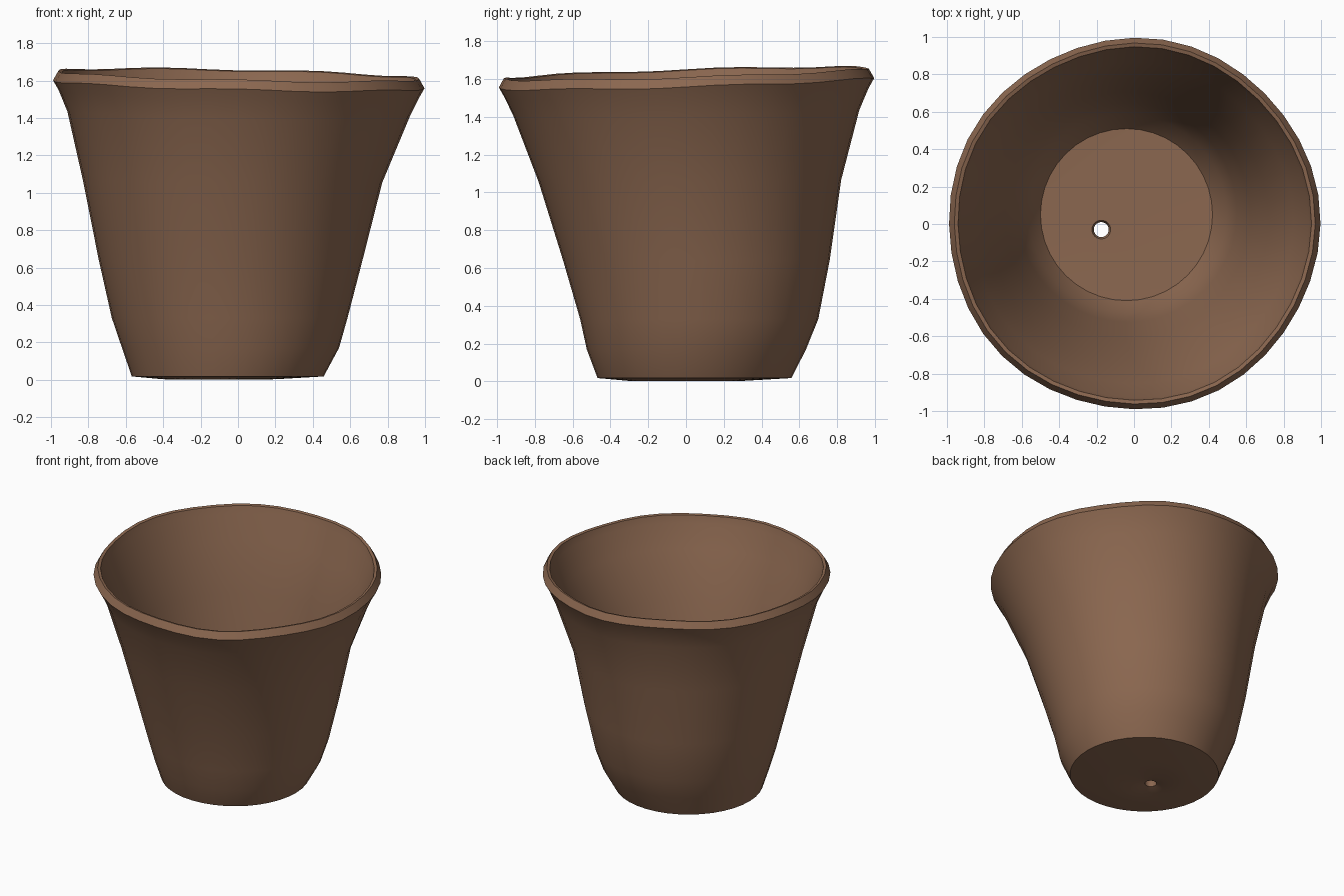
import bpy, bmesh
from math import sin, cos, pi

cube = bpy.data.objects.get("Cube")
if cube:
    bpy.data.objects.remove(cube, do_unlink=True)

clay = bpy.data.materials.new("terracotta_brown")
clay.use_nodes = True
colour = (0.26, 0.137, 0.08, 1)
clay.diffuse_color = colour
clay.node_tree.nodes["Principled BSDF"].inputs["Base Color"].default_value = colour

SIDES = 40

# Closed section of the pot: radius, height, centre x, centre y, rim amount
SECTION = [
    # drain hole
    (0.04, 0.022, -0.175, -0.03, 0),
    (0.04, 0.06, -0.175, -0.03, 0),
    (0.05, 0.08, -0.175, -0.03, 0),
    # inner floor and wall
    (0.25, 0.08, -0.1, 0.02, 0),
    (0.46, 0.085, -0.04, 0.05, 0),
    (0.53, 0.18, -0.035, 0.055, 0),
    (0.585, 0.34, -0.035, 0.06, 0.05),
    (0.655, 0.65, -0.035, 0.05, 0.1),
    (0.75, 1.06, -0.03, 0.02, 0.3),
    (0.86, 1.4, -0.01, 0.005, 0.7),
    (0.93, 1.57, 0, 0, 1),
    # rolled lip
    (0.945, 1.625, 0, 0, 1),
    (0.965, 1.63, 0, 0, 1),
    (0.993, 1.58, 0, 0, 1),
    (0.962, 1.525, 0, 0, 1),
    # outer wall
    (0.915, 1.42, 0, 0, 0.7),
    (0.8, 1.06, -0.03, 0.02, 0.3),
    (0.705, 0.64, -0.04, 0.055, 0.1),
    (0.63, 0.33, -0.045, 0.07, 0.05),
    (0.58, 0.17, -0.04, 0.055, 0),
    (0.513, 0.018, -0.055, 0.045, 0),
    # underside
    (0.3, 0.003, -0.1, 0.0, 0),
    (0.12, 0.002, -0.16, -0.03, 0),
]


def ring(bm, radius, height, cx, cy, lip):
    """One loop of the hand-thrown pot; the lip tilts and wobbles."""
    verts = []
    for i in range(SIDES):
        a = 2 * pi * i / SIDES
        r = radius + lip * 0.005 * sin(5 * a + 1)
        x, y = r * cos(a), r * sin(a)
        z = height + lip * (0.03 * y - 0.022 * x + 0.005 * sin(7 * a))
        verts.append(bm.verts.new((x + cx, y + cy, z)))
    return verts


# Pot body, bridged ring by ring
bm = bmesh.new()
rings = [ring(bm, *row) for row in SECTION]
for k, low in enumerate(rings):
    high = rings[(k + 1) % len(rings)]
    for i in range(SIDES):
        j = (i + 1) % SIDES
        bm.faces.new((low[i], low[j], high[j], high[i]))
bmesh.ops.recalc_face_normals(bm, faces=bm.faces)
mesh = bpy.data.meshes.new("flower_pot")
bm.to_mesh(mesh)
bm.free()
mesh.materials.append(clay)

pot = bpy.data.objects.new("flower_pot", mesh)
bpy.context.collection.objects.link(pot)
bpy.ops.object.select_all(action="DESELECT")
pot.select_set(True)
bpy.context.view_layer.objects.active = pot
bpy.ops.object.shade_smooth_by_angle(angle=0.7)
